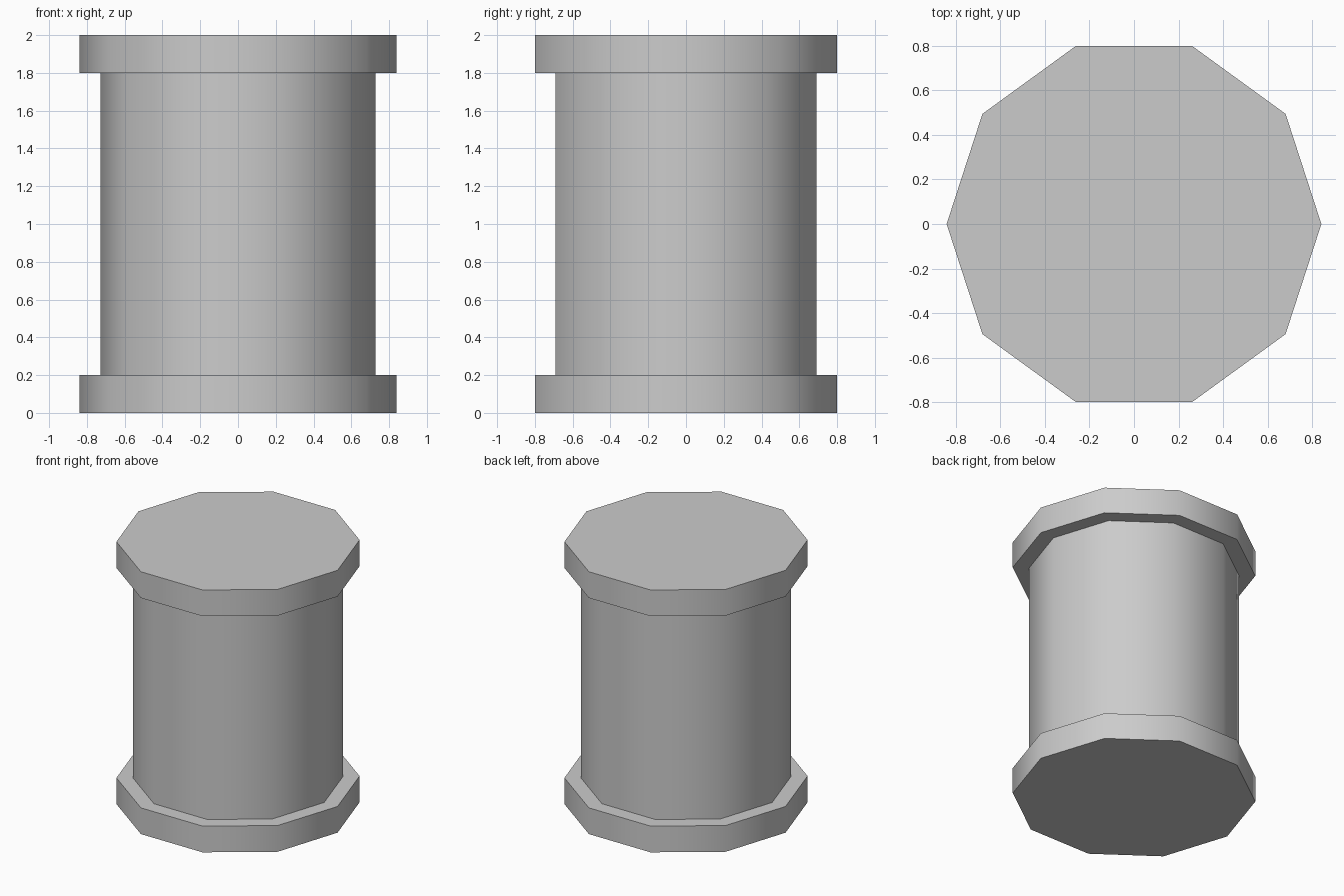
import bpy, bmesh
from math import cos, sin, radians, tau

if "Cube" in bpy.data.objects:
    bpy.data.objects.remove(bpy.data.objects["Cube"])

SIDES = 10
RIM, CORE = 0.84, 0.727
# (radius, height) profile: bottom flange, drum, top flange
PROFILE = [(RIM, 0.0), (RIM, 0.2), (CORE, 0.2), (CORE, 1.8), (RIM, 1.8), (RIM, 2.0)]

# Spin the profile into ten-sided rings and bridge them
bm = bmesh.new()
rings = [[bm.verts.new((r * cos(tau * i / SIDES), r * sin(tau * i / SIDES), z))
          for i in range(SIDES)] for r, z in PROFILE]
for low, high in zip(rings, rings[1:]):
    for i in range(SIDES):
        j = (i + 1) % SIDES
        bm.faces.new((low[i], low[j], high[j], high[i]))

# Flat end caps
bm.faces.new(rings[0][::-1])
bm.faces.new(rings[-1])
bmesh.ops.recalc_face_normals(bm, faces=bm.faces)

mesh = bpy.data.meshes.new("flanged_drum")
bm.to_mesh(mesh)
bm.free()
drum = bpy.data.objects.new("flanged_drum", mesh)
bpy.context.collection.objects.link(drum)

# Smooth around the sides, sharp at the flange edges
bpy.context.view_layer.objects.active = drum
drum.select_set(True)
bpy.ops.object.shade_smooth_by_angle(angle=radians(45))
